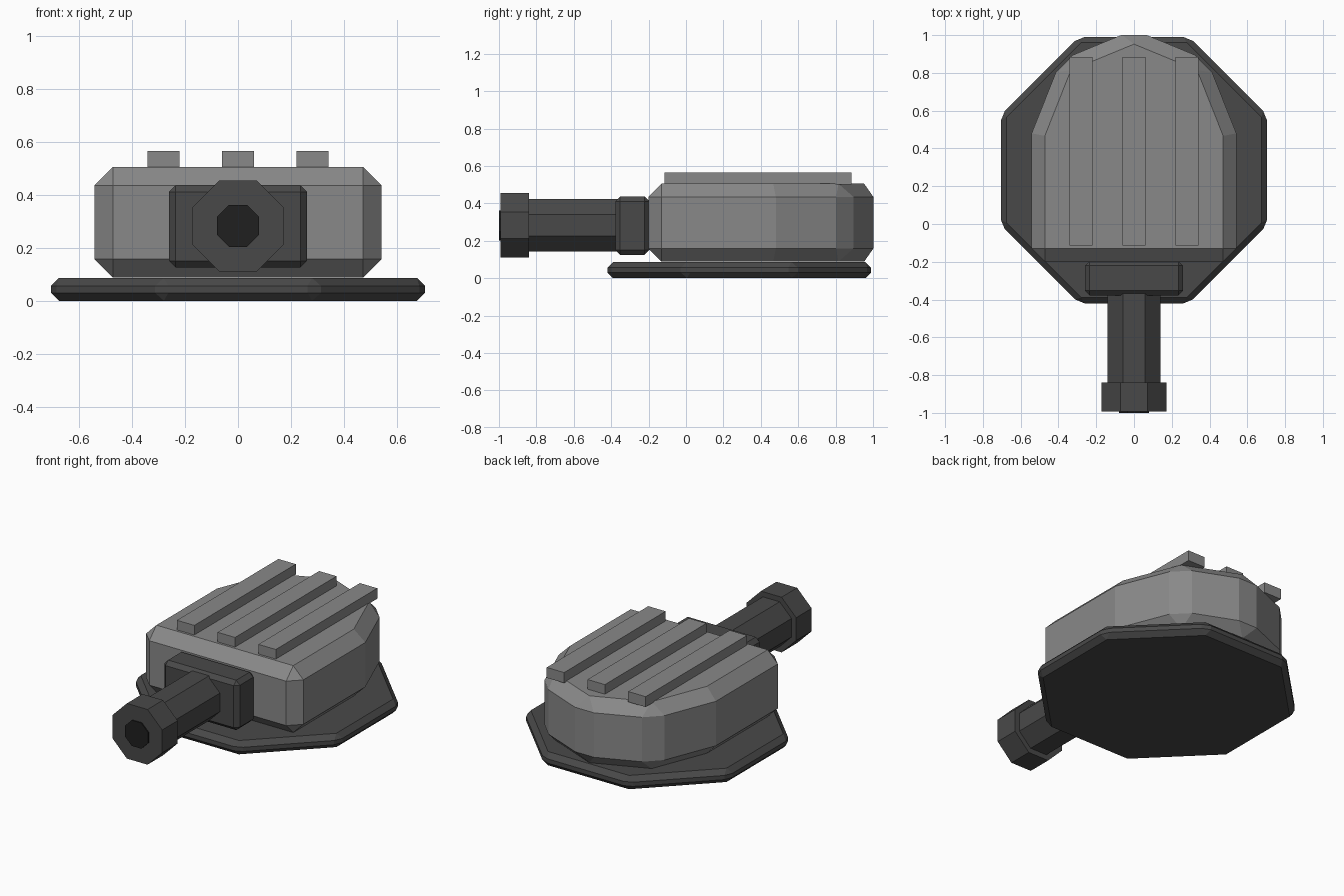
import bpy, bmesh, math

if "Cube" in bpy.data.objects:
    bpy.data.objects.remove(bpy.data.objects["Cube"])


def material(name, value):
    m = bpy.data.materials.new(name)
    m.diffuse_color = (value, value, value, 1)
    m.use_nodes = True
    m.node_tree.nodes["Principled BSDF"].inputs["Base Color"].default_value = m.diffuse_color
    return m


LIGHT = material("light grey", 0.25)
DARK = material("dark grey", 0.066)
BLACK = material("near black", 0.014)


def prism(name, outline, depth, mat, bevel=0.0, along_y=False):
    """Extrude a 2D outline over the range depth, along z or along y."""
    a, b = depth
    bm = bmesh.new()
    place = (lambda p: (p[0], a, p[1])) if along_y else (lambda p: (p[0], p[1], a))
    face = bm.faces.new([bm.verts.new(place(p)) for p in outline])
    new = bmesh.ops.extrude_face_region(bm, geom=[face])["geom"]
    shift = (0, b - a, 0) if along_y else (0, 0, b - a)
    bmesh.ops.translate(bm, verts=[v for v in new if isinstance(v, bmesh.types.BMVert)], vec=shift)
    bmesh.ops.recalc_face_normals(bm, faces=bm.faces)
    mesh = bpy.data.meshes.new(name)
    bm.to_mesh(mesh)
    bm.free()
    mesh.materials.append(mat)
    obj = bpy.data.objects.new(name, mesh)
    bpy.context.collection.objects.link(obj)
    if bevel:
        mod = obj.modifiers.new("chamfer", 'BEVEL')
        mod.width = bevel
        mod.segments = 1
        mod.limit_method = 'ANGLE'
        mod.angle_limit = math.radians(30)
    return obj


def octagon(apothem, cx, cy):
    r = apothem / math.cos(math.pi / 8)
    return [(cx + r * math.cos(math.pi / 8 + i * math.pi / 4),
             cy + r * math.sin(math.pi / 8 + i * math.pi / 4)) for i in range(8)]


def box(x0, x1, y0, y1):
    return [(x0, y0), (x1, y0), (x1, y1), (x0, y1)]


# Octagonal base plate
prism("base_plate", octagon(0.705, 0, 0.285), (0.0, 0.086), DARK, 0.03)

# Housing with pointed back
right = [(0.542, -0.2), (0.542, 0.48), (0.388, 0.868)]
outline = right + [(0, 1.028)] + [(-x, y) for x, y in reversed(right)]
prism("housing", outline, (0.088, 0.505), LIGHT, 0.07)

# Raised ribs on the roof
for i, x in enumerate((-0.281, 0, 0.281)):
    prism(f"roof_rib_{i + 1}", box(x - 0.06, x + 0.06, -0.115, 0.885), (0.5, 0.565), LIGHT)

# Mounting block, barrel, end collar and bore
prism("barrel_mount", box(-0.26, 0.26, -0.378, -0.196), (0.125, 0.436), DARK, 0.025)
for name, apothem, depth, mat in (
        ("barrel", 0.14, (-0.86, -0.34), DARK),
        ("barrel_collar", 0.172, (-0.993, -0.84), DARK),
        ("bore", 0.08, (-1.0, -0.985), BLACK)):
    prism(name, octagon(apothem, 0, 0.282), depth, mat, along_y=True)
